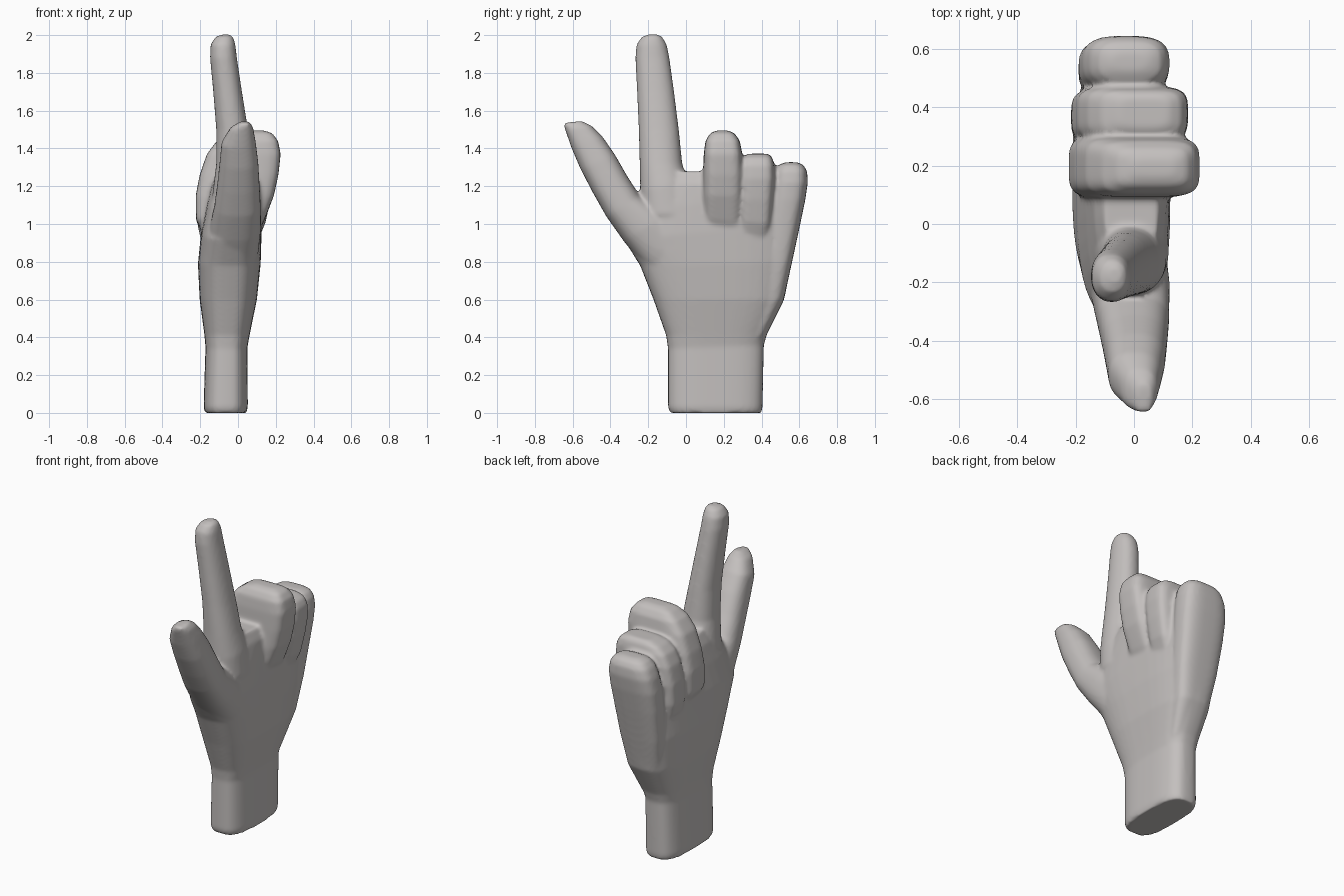
import bpy, bmesh, math

skin = bpy.data.materials.new("warm grey")
skin.diffuse_color = (0.55, 0.525, 0.515, 1)


def loft(name, sections, power=2.6, n=40):
    """Superellipse loft. Section: y,z of one side, y,z of other side, x min, x max."""
    bm = bmesh.new()
    rings = []
    for ya, za, yb, zb, x0, x1 in sections:
        ring = []
        for i in range(n):
            a = 2 * math.pi * i / n
            c, s = math.cos(a), math.sin(a)
            u = math.copysign(abs(c) ** (2 / power), c) * 0.5 + 0.5
            v = math.copysign(abs(s) ** (2 / power), s) * 0.5 + 0.5
            ring.append(bm.verts.new((x0 + (x1 - x0) * v, ya + (yb - ya) * u, za + (zb - za) * u)))
        rings.append(ring)
    for a, b in zip(rings, rings[1:]):
        for i in range(n):
            bm.faces.new((a[i], a[(i + 1) % n], b[(i + 1) % n], b[i]))
    bm.faces.new(rings[0])
    bm.faces.new(rings[-1])
    bmesh.ops.recalc_face_normals(bm, faces=bm.faces)
    me = bpy.data.meshes.new(name)
    bm.to_mesh(me)
    bm.free()
    ob = bpy.data.objects.new(name, me)
    bpy.context.collection.objects.link(ob)
    return ob


parts = []
# wrist and palm
parts.append(loft("hand", [
    (-.085, .00, .400, .00, -.175, .045),
    (-.095, .03, .405, .03, -.182, .052),
    (-.095, .34, .412, .36, -.172, .050),
    (-.105, .41, .430, .42, -.178, .062),
    (-.172, .60, .520, .60, -.203, .100),
    (-.243, .78, .560, .80, -.212, .120),
    (-.330, .92, .595, 1.00, -.195, .125),
    (-.290, 1.08, .615, 1.14, -.165, .120),
    (-.200, 1.20, .610, 1.24, -.140, .112),
    (-.170, 1.275, .560, 1.285, -.105, .085)], 3))
# thumb
parts.append(loft("thumb", [
    (-.100, .60, .10, .75, -.150, .070),
    (-.235, .79, .02, .95, -.165, .110),
    (-.330, .91, -.10, 1.05, -.150, .122),
    (-.422, 1.04, -.245, 1.15, -.125, .120),
    (-.490, 1.16, -.312, 1.255, -.110, .114),
    (-.558, 1.29, -.375, 1.365, -.097, .107),
    (-.605, 1.40, -.440, 1.46, -.087, .094),
    (-.640, 1.50, -.500, 1.52, -.040, .080),
    (-.650, 1.535, -.550, 1.545, .010, .062)], 2.5))
# pointing index finger
parts.append(loft("index", [
    (-.24, 1.05, .06, 1.05, -.15, .12),
    (-.242, 1.18, .01, 1.22, -.13, .11),
    (-.245, 1.32, -.02, 1.32, -.115, .085),
    (-.250, 1.50, -.038, 1.50, -.115, .053),
    (-.259, 1.70, -.063, 1.70, -.131, .021),
    (-.268, 1.88, -.088, 1.88, -.148, -.006),
    (-.262, 1.95, -.102, 1.95, -.145, -.014),
    (-.235, 1.99, -.125, 1.99, -.120, -.025),
    (-.200, 2.003, -.150, 2.003, -.085, -.045)], 2.2))
# curled middle finger
parts.append(loft("middle", [
    (.095, .98, .30, .95, -.195, .112),
    (.088, 1.03, .30, 1.01, -.222, .140),
    (.088, 1.15, .305, 1.15, -.224, .190),
    (.090, 1.26, .305, 1.26, -.203, .214),
    (.094, 1.37, .298, 1.37, -.165, .226),
    (.103, 1.44, .285, 1.44, -.112, .212),
    (.128, 1.48, .257, 1.48, -.055, .182),
    (.160, 1.495, .225, 1.495, .00, .14)], 4.5))
# curled ring finger
parts.append(loft("ring", [
    (.28, .93, .44, .93, -.200, .114),
    (.275, 1.02, .455, 1.00, -.216, .146),
    (.28, 1.13, .465, 1.13, -.214, .172),
    (.285, 1.24, .472, 1.24, -.192, .186),
    (.290, 1.31, .468, 1.31, -.158, .182),
    (.300, 1.35, .458, 1.35, -.112, .162),
    (.325, 1.372, .437, 1.372, -.05, .12)], 4.5))
# curled little finger running down the edge of the palm
parts.append(loft("little", [
    (.30, .40, .41, .40, -.120, .035),
    (.36, .60, .518, .60, -.155, .072),
    (.41, .80, .562, .80, -.178, .095),
    (.435, 1.00, .605, 1.00, -.190, .110),
    (.450, 1.13, .632, 1.13, -.190, .120),
    (.462, 1.22, .645, 1.22, -.175, .122),
    (.470, 1.28, .641, 1.28, -.150, .112),
    (.490, 1.312, .622, 1.312, -.120, .090),
    (.525, 1.327, .59, 1.327, -.08, .05)], 3))

# fuse the parts into one skin
bpy.ops.object.select_all(action='DESELECT')
for p in parts:
    p.select_set(True)
hand = parts[0]
bpy.context.view_layer.objects.active = hand
bpy.ops.object.join()
remesh = hand.modifiers.new("fuse", 'REMESH')
remesh.mode = 'VOXEL'
remesh.voxel_size = 0.011
remesh.use_smooth_shade = True
smooth = hand.modifiers.new("soften", 'SMOOTH')
smooth.factor = 0.5
smooth.iterations = 6
bpy.ops.object.modifier_apply(modifier="fuse")
bpy.ops.object.modifier_apply(modifier="soften")
hand.data.materials.clear()
hand.data.materials.append(skin)
bpy.ops.object.shade_smooth()
